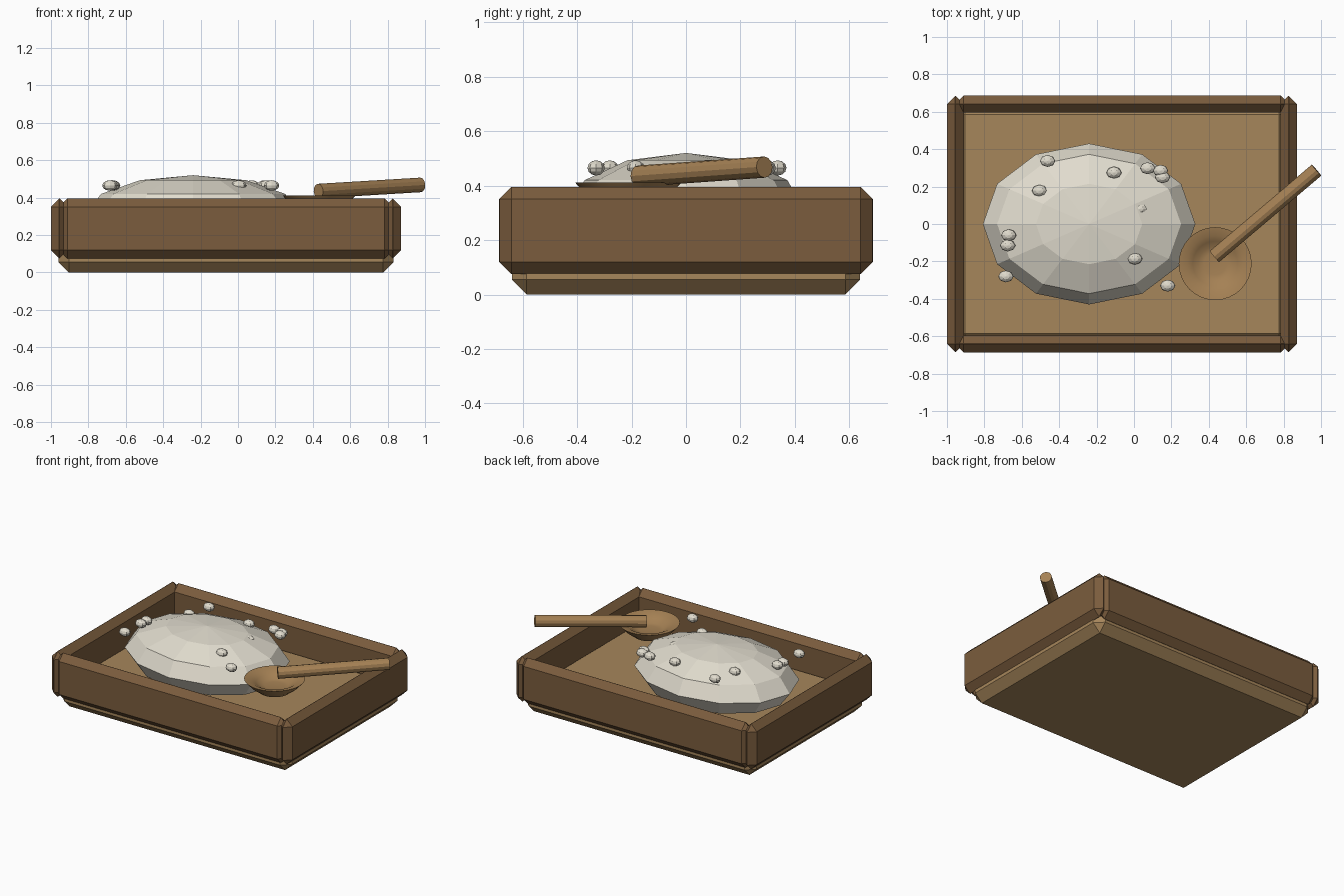
import bpy
import math
from mathutils import Vector

cube = bpy.data.objects.get("Cube")
if cube:
    bpy.data.objects.remove(cube, do_unlink=True)


def material(name, rgb):
    m = bpy.data.materials.new(name)
    m.use_nodes = True
    m.diffuse_color = (*rgb, 1)
    m.node_tree.nodes["Principled BSDF"].inputs["Base Color"].default_value = (*rgb, 1)
    return m


dark_wood = material("dark wood", (0.197, 0.108, 0.047))
light_wood = material("light wood", (0.382, 0.238, 0.104))
spoon_wood = material("spoon wood", (0.376, 0.219, 0.089))
dough_cream = material("dough cream", (0.753, 0.716, 0.617))


def finish(name, mat, smooth=None):
    ob = bpy.context.object
    ob.name = name
    ob.data.materials.append(mat)
    if smooth:
        bpy.ops.object.shade_smooth_by_angle(angle=math.radians(smooth))
    return ob


def board(name, centre, size, bevel, mat):
    """Box with single chamfers on every edge."""
    bpy.ops.mesh.primitive_cube_add(size=1, location=centre)
    ob = finish(name, mat)
    ob.scale = size
    bpy.ops.object.transform_apply(location=False, rotation=False, scale=True)
    mod = ob.modifiers.new("chamfer", 'BEVEL')
    mod.width = bevel
    mod.segments = 1


def ellipsoid(name, centre, radii, segments, rings, mat):
    bpy.ops.mesh.primitive_uv_sphere_add(segments=segments, ring_count=rings,
                                         radius=1, location=centre)
    ob = finish(name, mat)
    ob.scale = radii
    bpy.ops.object.transform_apply(location=False, rotation=False, scale=True)


# Tray: thick base board and four chamfered walls around it
TRAY_X = -0.064
board("tray_base", (TRAY_X, 0, 0.085), (1.79, 1.28, 0.17), 0.055, light_wood)
for side, label in ((-1, "front"), (1, "back")):
    board(label + "_wall", (TRAY_X, side * 0.641, 0.235),
          (1.785, 0.09, 0.32), 0.044, dark_wood)
for side, label in ((-1, "right"), (1, "left")):
    board(label + "_wall", (TRAY_X + side * 0.891, 0, 0.235),
          (0.09, 1.37, 0.32), 0.044, dark_wood)

# Faceted dough mound
ellipsoid("dough", (-0.24, 0, 0.32), (0.568, 0.43, 0.2), 12, 6, dough_cream)

# Small crumbs scattered around the mound
crumbs = [(-0.462, 0.337), (-0.505, 0.178), (-0.67, -0.06), (-0.675, -0.115),
          (-0.685, -0.28), (-0.107, 0.275), (0.073, 0.298), (0.142, 0.285),
          (0.153, 0.25), (0.004, -0.185), (0.18, -0.33), (0.03, 0.08)]
for i, (x, y) in enumerate(crumbs, 1):
    ellipsoid(f"crumb_{i}", (x, y, 0.465), (0.041, 0.032, 0.028), 8, 6, dough_cream)

# Spoon bowl: lathed profile of (radius, height)
profile = [(0.1, 0.325), (0.155, 0.367), (0.195, 0.411),
           (0.15, 0.402), (0.12, 0.385), (0.09, 0.365), (0.06, 0.36)]
SIDES = 32
verts = [(r * math.cos(a), r * math.sin(a), z) for r, z in profile
         for a in (math.tau * k / SIDES for k in range(SIDES))]
faces = [(j * SIDES + k, j * SIDES + (k + 1) % SIDES,
          (j + 1) * SIDES + (k + 1) % SIDES, (j + 1) * SIDES + k)
         for j in range(len(profile) - 1) for k in range(SIDES)]
faces.append(tuple(reversed(range(SIDES))))
faces.append(tuple(range(len(verts) - SIDES, len(verts))))
mesh = bpy.data.meshes.new("spoon_bowl")
mesh.from_pydata(verts, [], faces)
bowl = bpy.data.objects.new("spoon_bowl", mesh)
bpy.context.collection.objects.link(bowl)
bowl.location = (0.434, -0.212, 0)
bpy.ops.object.select_all(action='DESELECT')
bowl.select_set(True)
bpy.context.view_layer.objects.active = bowl
finish("spoon_bowl", spoon_wood, 35)

# Spoon handle resting over the wall
start, end = Vector((0.43, -0.174, 0.435)), Vector((0.976, 0.288, 0.468))
axis = end - start
bpy.ops.mesh.primitive_cylinder_add(vertices=12, radius=0.039, depth=axis.length,
                                    location=(start + end) / 2,
                                    rotation=axis.to_track_quat('Z', 'Y').to_euler())
finish("spoon_handle", spoon_wood)
